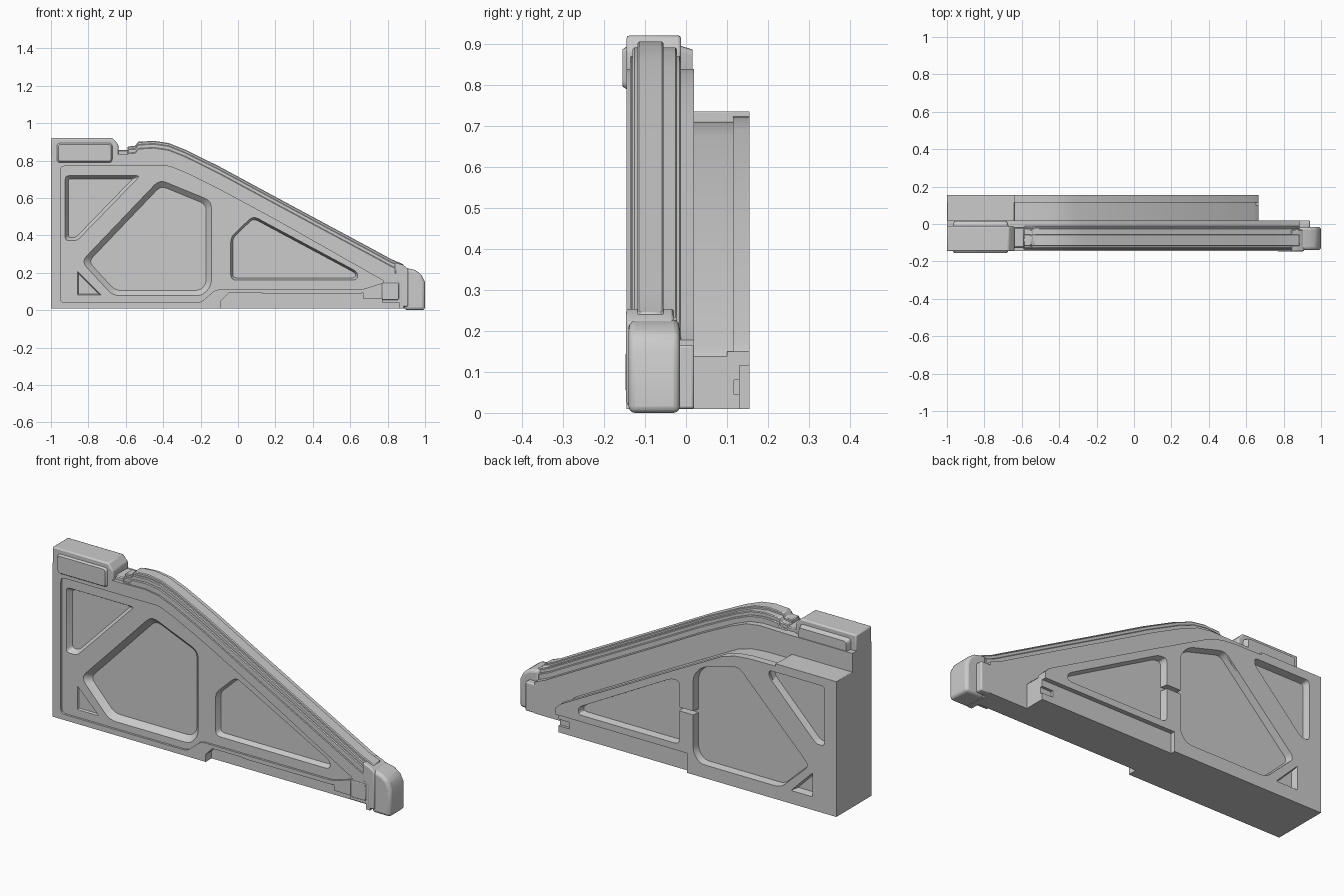
import bpy, bmesh
from mathutils import Vector

if "Cube" in bpy.data.objects:
    bpy.data.objects.remove(bpy.data.objects["Cube"])


def offset(poly, d):
    """Move each edge of an (x, z) polygon inwards by d."""
    pts = [Vector(p) for p in poly]
    n = len(pts)
    area = sum(pts[i - 1].x * pts[i].y - pts[i].x * pts[i - 1].y for i in range(n))
    s = 1 if area > 0 else -1
    out = []
    for i in range(n):
        a = (pts[i] - pts[i - 1]).normalized()
        b = (pts[(i + 1) % n] - pts[i]).normalized()
        na, nb = Vector((-a.y, a.x)) * s, Vector((-b.y, b.x)) * s
        out.append(pts[i] + (na + nb) * d / (1 + na.dot(nb)))
    return out


def rounded(poly, r, steps=4):
    """Round every corner of a polygon."""
    pts = [Vector(p) for p in poly]
    if r <= 0:
        return pts
    out = []
    for i, p in enumerate(pts):
        a, b = pts[i - 1] - p, pts[(i + 1) % len(pts)] - p
        a = p + a.normalized() * min(r, a.length * .4)
        b = p + b.normalized() * min(r, b.length * .4)
        for k in range(steps + 1):
            t = k / steps
            out.append(a * (1 - t) ** 2 + p * 2 * t * (1 - t) + b * t * t)
    return out


def prism(name, poly, y0, y1, taper=0, r=0, bevel=0, segs=2):
    """Extrude an (x, z) profile along y; the y1 end may be inset."""
    bm = bmesh.new()
    near, far = rounded(poly, r), rounded(offset(poly, taper), r * .8)
    v0 = [bm.verts.new((p.x, y0, p.y)) for p in near]
    v1 = [bm.verts.new((p.x, y1, p.y)) for p in far]
    bm.faces.new(v0)
    bm.faces.new(v1)
    for i in range(len(v0)):
        bm.faces.new((v0[i - 1], v0[i], v1[i], v1[i - 1]))
    bmesh.ops.recalc_face_normals(bm, faces=bm.faces)
    me = bpy.data.meshes.new(name)
    bm.to_mesh(me)
    bm.free()
    ob = bpy.data.objects.new(name, me)
    bpy.context.collection.objects.link(ob)
    if bevel:
        m = ob.modifiers.new("bevel", 'BEVEL')
        m.width, m.segments, m.limit_method = bevel, segs, 'ANGLE'
    return ob


def box(name, x0, x1, y0, y1, z0, z1, **kw):
    return prism(name, [(x0, z0), (x1, z0), (x1, z1), (x0, z1)], y0, y1, **kw)


def cut(ob, cutters):
    """Subtract cutters and remove them."""
    bpy.context.view_layer.objects.active = ob
    for c in cutters:
        m = ob.modifiers.new("cut", 'BOOLEAN')
        m.operation, m.solver, m.object = 'DIFFERENCE', 'EXACT', c
        bpy.ops.object.modifier_apply(modifier=m.name)
        bpy.data.objects.remove(c)


def lower(line, d):
    return [(x, z - d) for x, z in line]


# Curved line of the top rail
slope = [(-.45, .905), (-.37, .893), (-.28, .857), (-.1, .768),
         (.22, .595), (.76, .305), (.82, .272), (.885, .245)]
start = [(-.59, .875), (-.55, .878), (-.535, .9)]

# Pocket outlines shared by the front and back
upper_pocket = [(-.925, .72), (-.52, .72), (-.86, .37), (-.925, .37)]
main_pocket = [(-.42, .70), (-.14, .585), (-.14, .13), (-.19, .075), (-.67, .075), (-.84, .26)]
right_pocket = [(-.04, .39), (.08, .505), (.64, .205), (.64, .16), (-.04, .16)]
small_pocket = [(-.86, .21), (-.73, .08), (-.86, .08)]

# Front panel with shallow field, pockets and lower recess
panel = prism("front_panel", [(-1, .01), (.885, .01)] + lower(slope, .067)[::-1]
              + [(-.6, .835), (-1, .835)], -.145, .02)
field = [(-.95, .04), (-.2, .04), (-.12, .11), (.66, .11), (.79, .15)] \
    + lower(slope[1:5], .122)[::-1] + [(-.47, .77), (-.95, .77)]
cut(panel, [
    prism("field_cutter", field, -.2, -.134, r=.03),
    prism("upper_cutter", upper_pocket, -.136, -.105, taper=.018, r=.02),
    prism("main_cutter", main_pocket, -.136, -.105, taper=.03, r=.04),
    prism("right_cutter", right_pocket, -.136, -.105, taper=.012, r=.03),
    prism("small_cutter", small_pocket, -.136, -.125, taper=.006),
    prism("lower_cutter", [(-.09, -.05), (-.09, .05), (-.05, .092), (.67, .092),
                           (.67, .06), (.77, .06), (.77, .04), (.86, .04), (.86, -.05)],
          -.2, -.095),
])
box("end_web", .86, .94, -.02, .02, .01, .165, bevel=.006)

# Stepped rail mouldings
for name, drop, y0, y1 in (("rail_base", .035, -.137, -.012),
                           ("rail_middle", .014, -.13, -.022),
                           ("rail_top", 0, -.118, -.055)):
    line = start + slope
    prism(name, lower(line, drop) + lower(line, .085)[::-1], y0, y1, bevel=.004, segs=1)
box("rail_gap_bridge", -.66, -.58, -.125, -.02, .8, .855, bevel=.005, segs=1)

# Upper corner block with side pads
prism("corner_block", [(-1, .8), (-.64, .8), (-.64, .885), (-.67, .92), (-1, .92)],
      -.145, -.012, bevel=.007)
for name, y0, y1 in (("front_corner_pad", -.135, -.155), ("back_corner_pad", -.03, .0155)):
    box(name, -.975, -.665, y0, y1, .782, .9, taper=.014, r=.02)

# Rounded foot cap at the low end
prism("foot_cap", [(.88, .13), (.88, .23), (.945, .215), (.98, .192), (1, .15),
                   (1, 0), (.89, 0)], -.14, -.015, bevel=.016, segs=3)
prism("foot_cap_collar", [(.84, .16), (.84, .255), (.885, .24), (.91, .22), (.91, .02), (.87, .02), (.87, .14)],
      -.146, -.03, bevel=.006)

# Clip details near the foot
box("clip_upper", .68, .76, -.125, -.08, .115, .135)
box("clip_lower", .70, .76, -.125, -.08, .07, .09)
box("clip_post", .695, .715, -.125, -.08, .07, .135)
box("clip_block", .77, .86, -.148, -.1, .055, .145, bevel=.004)
box("lower_strip", .13, .66, -.142, -.09, .086, .1)

# Back housing
back_line = [(-.64, .722), (-.48, .72), (-.4, .712), (-.32, .688), (.02, .508), (.64, .175), (.665, .15)]
prism("back_body", [(-1, .01), (.665, .01)] + lower(back_line, .012)[::-1] + [(-1, .71)], 0, .117)
box("back_corner_shelf", -1, -.64, 0, .155, .70, .735, bevel=.003)
bottom_bar = box("back_bottom_bar", -.12, .665, .1, .131, .01, .15)
cut(bottom_bar, [box("bar_notch_cutter", .6, .7, .098, .2, .045, .08)])

# Back frame plate with openings down to the body
frame = prism("back_frame", [(-1, .01), (-.115, .01), (-.115, .115), (.665, .115)]
              + back_line[::-1] + [(-.64, .735), (-1, .735)], .115, .155)
back_main = [(-.42, .66), (-.2, .6), (-.15, .54), (-.15, .13), (-.19, .08), (-.67, .08), (-.84, .24)]
back_right = [(-.07, .38), (-.07, .49), (-.02, .49), (.53, .19), (.53, .15), (-.07, .15)]
back_upper = [(-.93, .69), (-.6, .69), (-.6, .655), (-.88, .37), (-.93, .37)]
cut(frame, [prism("frame_cutter", p, .157, .11, taper=.008, r=r)
            for p, r in ((back_main, .035), (back_right, .03), (back_upper, .02),
                         (small_pocket, .01))]
    + [box("slot_cutter", -.17, -.05, .1, .2, .33, .35)])
prism("back_diagonal_step", [(-.6, .69), (-.5, .69), (-.42, .655), (-.58, .5), (-.66, .53)], .11, .148)

# Smooth the rounded parts, keep the hard edges
bpy.ops.object.select_all(action='SELECT')
bpy.ops.object.shade_smooth_by_angle(angle=.5)
